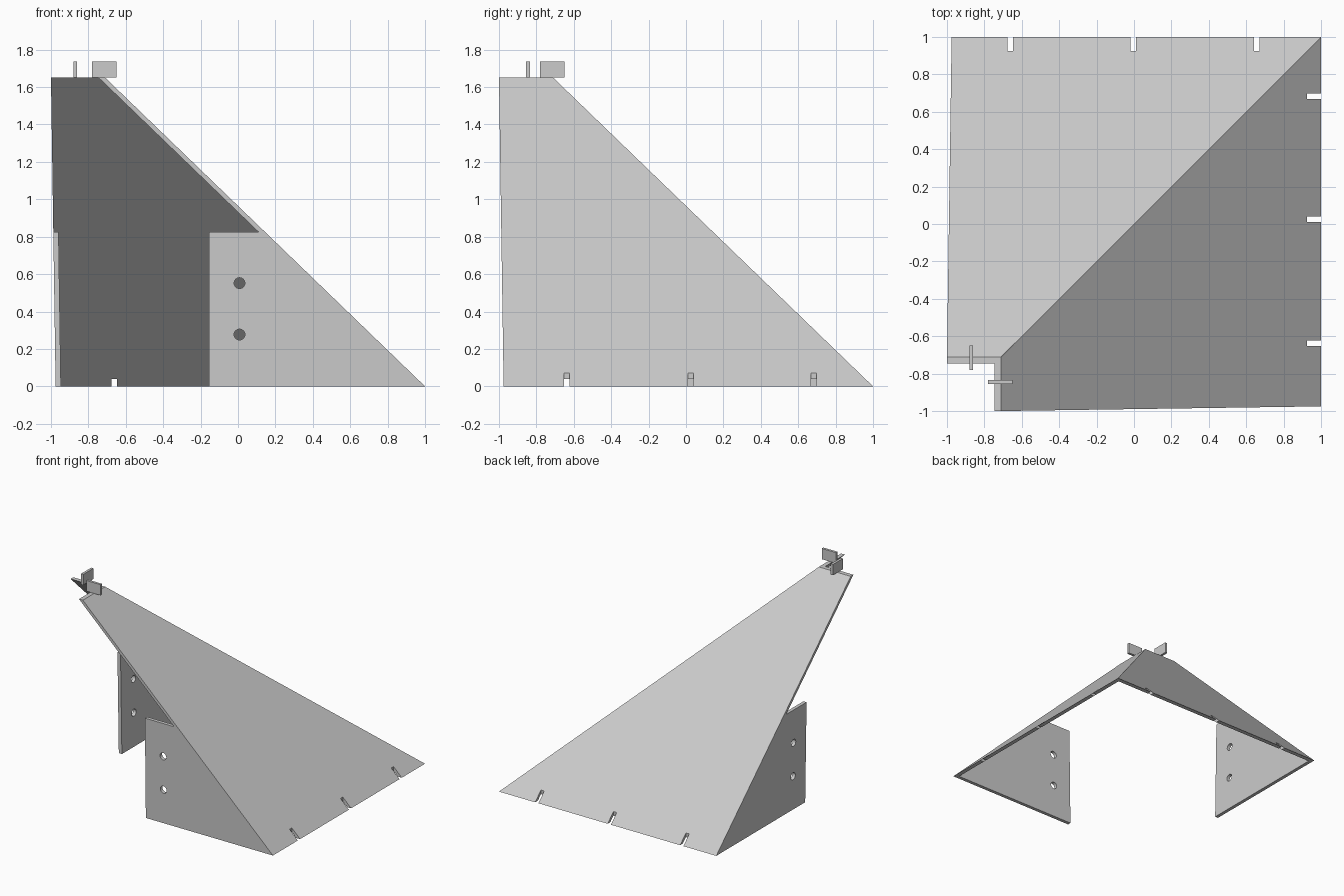
import bpy, bmesh, math
from mathutils import Vector

cube = bpy.data.objects.get("Cube")
if cube:
    bpy.data.objects.remove(cube, do_unlink=True)

TOP = 1.65               # height of the cut-off peak
PEAK = -0.71             # outer slope edge at the peak
SLOPE = TOP / (1 - PEAK)
WALL = 0.035             # sheet thickness measured level
LEAN = 0.025 / TOP       # outward lean of the open edges
PLATE = 0.028            # side plate thickness
PLATE_TOP = 0.825

grey = bpy.data.materials.new("light_grey")
grey.use_nodes = True
grey.diffuse_color = (0.6, 0.6, 0.6, 1)
grey.node_tree.nodes["Principled BSDF"].inputs["Base Color"].default_value = grey.diffuse_color


def finish(name, bm, swap=False):
    """Turn a bmesh into an object, optionally reflected over the diagonal."""
    if swap:
        for v in bm.verts:
            v.co.x, v.co.y = v.co.y, v.co.x
    bmesh.ops.recalc_face_normals(bm, faces=bm.faces)
    mesh = bpy.data.meshes.new(name)
    bm.to_mesh(mesh)
    bm.free()
    mesh.materials.append(grey)
    bpy.context.collection.objects.link(bpy.data.objects.new(name, mesh))


def edge_y(z):
    return -0.975 - LEAN * z


def sheet(name, slots, swap):
    """Sloping sheet, mitred on the ridge, with slots in its foot."""
    def outline(inset):
        def at(x, y):
            return Vector((x, y, (1 - inset - x) * SLOPE))
        foot, peak = 1 - inset, PEAK - inset
        pts = [at(peak, edge_y(TOP)), at(peak, peak), at(foot, foot)]
        for s in sorted(slots, reverse=True):
            lo, hi = s - 0.015, s + 0.015
            pts += [at(foot, hi), at(0.925, hi), at(0.925, lo), at(foot, lo)]
        return pts + [at(foot, edge_y(0))]

    bm = bmesh.new()
    outer = [bm.verts.new(p) for p in outline(0)]
    inner = [bm.verts.new(p) for p in outline(WALL)]
    bm.faces.new(outer)
    bm.faces.new(inner[::-1])
    for i in range(len(outer)):
        j = (i + 1) % len(outer)
        bm.faces.new((outer[i], inner[i], inner[j], outer[j]))
    finish(name, bm, swap)


def side_plate(name, swap):
    """Upright plate under a sheet edge, with two round holes."""
    bm = bmesh.new()

    def loop(points):
        vs = [bm.verts.new((x, 0, z)) for x, z in points]
        for i, v in enumerate(vs):
            bm.edges.new((v, vs[i - 1]))

    foot = 1 - WALL
    loop([(-0.155, 0), (foot, 0), (foot - PLATE_TOP / SLOPE, PLATE_TOP), (-0.155, PLATE_TOP)])
    for z in (0.277, 0.552):
        turns = [i * math.tau / 24 for i in range(24)]
        loop([(0.008 + 0.029 * math.cos(a), z + 0.029 * math.sin(a)) for a in turns])
    bmesh.ops.triangle_fill(bm, edges=bm.edges, use_beauty=True, normal=(0, -1, 0))
    bmesh.ops.dissolve_degenerate(bm, dist=1e-5, edges=bm.edges)
    new = bmesh.ops.extrude_face_region(bm, geom=bm.faces[:], use_keep_orig=True)
    moved = [g for g in new["geom"] if isinstance(g, bmesh.types.BMVert)]
    bmesh.ops.translate(bm, verts=moved, vec=(0, PLATE, 0))
    for v in bm.verts:
        v.co.y += edge_y(v.co.z)
    finish(name, bm, swap)


def tab(name, across, swap):
    """Small upright tab standing across the peak edge."""
    bm = bmesh.new()
    bmesh.ops.create_cube(bm, size=1)
    bmesh.ops.scale(bm, verts=bm.verts, vec=(0.13, 0.02, 0.088))
    bmesh.ops.translate(bm, verts=bm.verts, vec=(-0.715, across, TOP + 0.044))
    finish(name, bm, swap)


# Two halves reflected over the diagonal ridge
sheet("right_sheet", (-0.637, 0.025, 0.683), False)
sheet("back_sheet", (-0.662, -0.003, 0.656), True)
side_plate("front_plate", False)
side_plate("left_plate", True)
tab("right_tab", -0.845, False)
tab("back_tab", -0.87, True)
